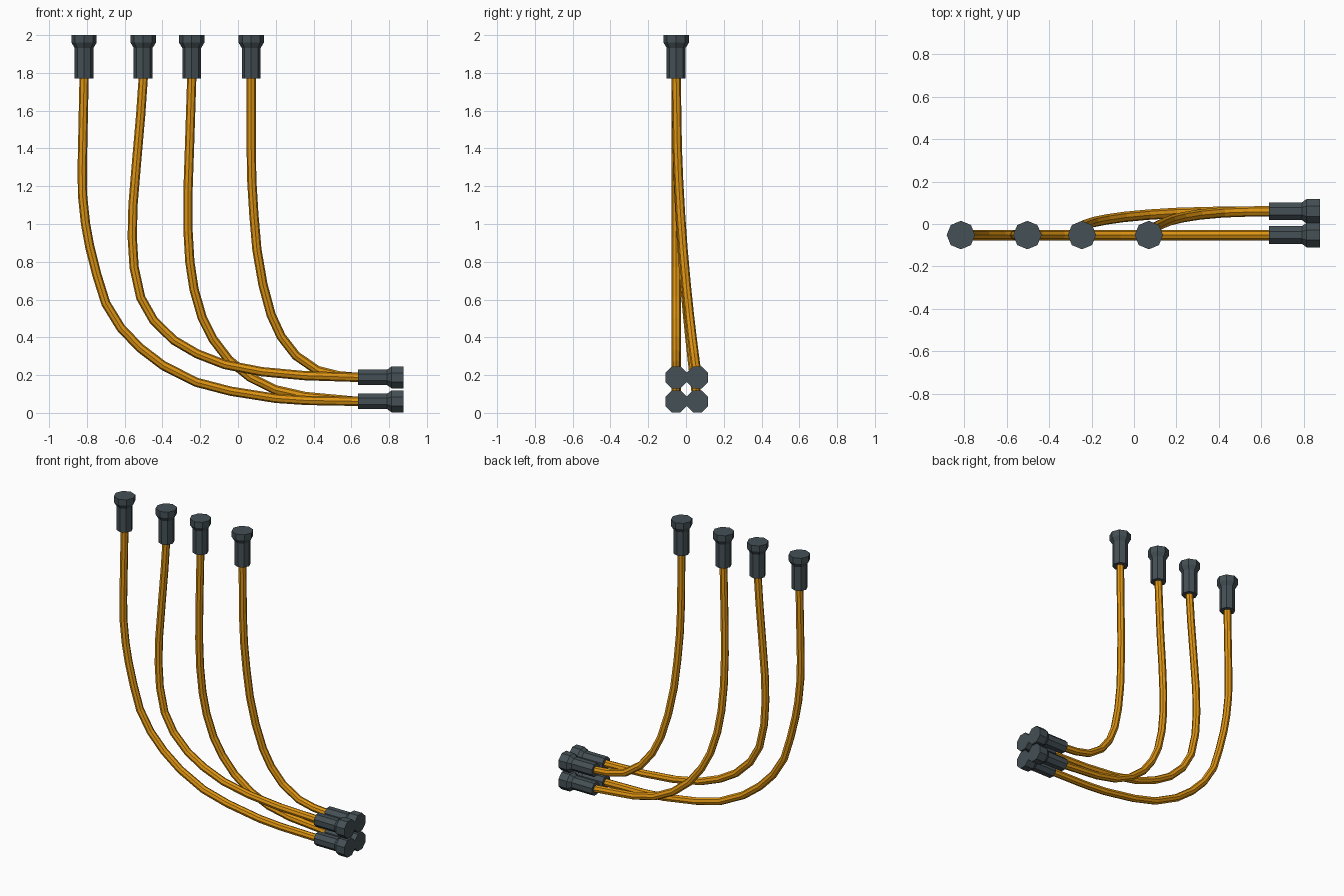
import bpy, math
from mathutils import Matrix, Vector

if "Cube" in bpy.data.objects:
    bpy.data.objects.remove(bpy.data.objects["Cube"])


def material(name, rgb):
    m = bpy.data.materials.new(name)
    m.diffuse_color = (*rgb, 1)
    m.use_nodes = True
    m.node_tree.nodes["Principled BSDF"].inputs["Base Color"].default_value = m.diffuse_color
    return m


amber = material("amber cable", (0.74, 0.30, 0.006))
slate = material("slate rubber", (0.058, 0.08, 0.09))
SIDES = 8


def boot(name, origin, profile, turn, rot):
    """Eight-sided lathe of (radius, distance) pairs along local z."""
    verts, faces = [], []
    for r, d in profile:
        for i in range(SIDES):
            a = turn + i * 2 * math.pi / SIDES
            verts.append((r * math.cos(a), r * math.sin(a), d))
    for k in range(len(profile) - 1):
        for i in range(SIDES):
            j = (i + 1) % SIDES
            faces.append((k * SIDES + i, k * SIDES + j,
                          (k + 1) * SIDES + j, (k + 1) * SIDES + i))
    faces.append(tuple(reversed(range(SIDES))))
    faces.append(tuple((len(profile) - 1) * SIDES + i for i in range(SIDES)))
    me = bpy.data.meshes.new(name)
    me.from_pydata(verts, [], faces)
    me.transform(Matrix.Translation(Vector(origin)) @ rot)
    me.materials.append(slate)
    bpy.context.collection.objects.link(bpy.data.objects.new(name, me))


def cable(name, pts):
    """Low-poly round tube through the points."""
    cu = bpy.data.curves.new(name + "_path", 'CURVE')
    cu.dimensions = '3D'
    cu.bevel_depth = 0.0245
    cu.bevel_resolution = 2
    sp = cu.splines.new('POLY')
    sp.points.add(len(pts) - 1)
    for p, co in zip(sp.points, pts):
        p.co = (*co, 1)
    sp.use_smooth = False
    tmp = bpy.data.objects.new(name + "_path", cu)
    bpy.context.collection.objects.link(tmp)
    dg = bpy.context.evaluated_depsgraph_get()
    me = bpy.data.meshes.new_from_object(tmp.evaluated_get(dg))
    bpy.data.objects.remove(tmp)
    me.materials.clear()
    me.materials.append(amber)
    bpy.context.collection.objects.link(bpy.data.objects.new(name, me))


# boot profiles: (radius, distance from the cable side)
UPPER = [(0.05, 0), (0.05, 0.162), (0.067, 0.19), (0.067, 0.23)]
LOWER = [(0.045, 0), (0.045, 0.155), (0.0625, 0.178), (0.0625, 0.24)]
FRONT, BACK = -0.052, 0.06
LOW, HIGH = 0.061, 0.188
TOP_Z, END_X = 1.77, 0.635

# cable bends between the boots: (x, z)
cables = [
    (-0.815, FRONT, LOW, [(-0.825, 1.29), (-0.823, 1.15), (-0.807, 1.0), (-0.785, 0.88),
     (-0.747, 0.73), (-0.70, 0.58), (-0.62, 0.45), (-0.52, 0.345), (-0.395, 0.25),
     (-0.22, 0.162), (-0.04, 0.115), (0.20, 0.077), (0.36, 0.066)]),
    (-0.502, FRONT, HIGH, [(-0.515, 1.58), (-0.536, 1.34), (-0.556, 1.10), (-0.56, 0.93),
     (-0.55, 0.77), (-0.515, 0.61), (-0.447, 0.49), (-0.34, 0.385), (-0.217, 0.313),
     (-0.07, 0.256), (0.127, 0.218), (0.355, 0.197)]),
    (-0.245, BACK, LOW, [(-0.257, 1.40), (-0.265, 1.17), (-0.265, 0.97), (-0.255, 0.80),
     (-0.233, 0.655), (-0.19, 0.505), (-0.132, 0.39), (-0.048, 0.28), (0.065, 0.188),
     (0.197, 0.123), (0.355, 0.087)]),
    (0.07, BACK, HIGH, [(0.07, 1.40), (0.073, 1.23), (0.084, 1.05), (0.10, 0.865),
     (0.132, 0.68), (0.175, 0.52), (0.228, 0.405), (0.307, 0.303), (0.42, 0.225),
     (0.53, 0.197)]),
]

for n, (x, y, z, bends) in enumerate(cables, 1):
    path = [(x, TOP_Z + 0.03)] + [(x, TOP_Z)] + bends + [(END_X, z), (END_X + 0.03, z)]
    pts = []
    for px, pz in path:
        # sideways drift grows as the cable descends
        t = min(1, max(0, (TOP_Z - pz) / (TOP_Z - z)))
        pts.append((px, FRONT + (y - FRONT) * t ** 2.0, pz))
    cable(f"cable_{n}", pts)
    boot(f"upper_boot_{n}", (x, FRONT, TOP_Z), UPPER, 0, Matrix.Identity(4))
    boot(f"lower_boot_{n}", (END_X, y, z), LOWER, math.pi / 8,
         Matrix.Rotation(math.pi / 2, 4, 'Y'))
